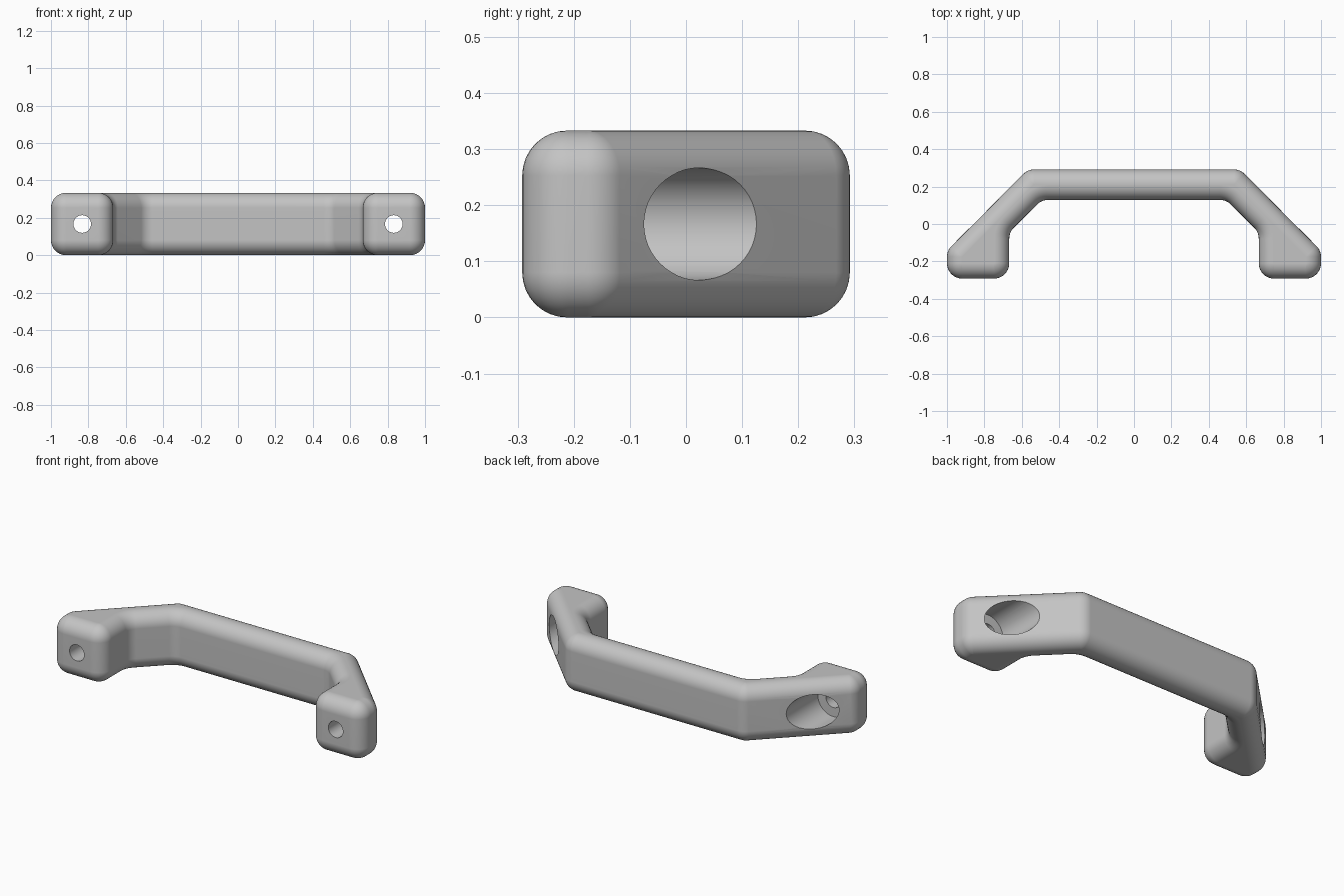
import bpy, bmesh, math
from mathutils import Vector

cube = bpy.data.objects.get("Cube")
if cube:
    bpy.data.objects.remove(cube, do_unlink=True)

HEIGHT = 0.333      # overall height
ROUND = 0.08        # edge rounding
FRONT = -0.292      # mounting face
FOOT = 0.833        # foot centre in x
STEPS = 8

# Plan outline: left half, outer edge then inner edge
outer = [(-1, FRONT), (-1, -0.142), (-0.567, 0.292)]
inner = [(-0.493, 0.129), (-0.667, -0.044), (-0.667, FRONT)]


def mirrored(points):
    return [(-x, y) for x, y in reversed(points)]


outline = [Vector(p) for p in outer + mirrored(outer) + mirrored(inner) + inner]


def inset_ring(d):
    """Outline inset by d, mounting faces kept in place, corners filleted."""
    n = len(outline)
    lines = []
    for i in range(n):
        a, b = outline[i], outline[(i + 1) % n]
        t = (b - a).normalized()
        on_front = a.y == FRONT and b.y == FRONT
        lines.append((a + Vector((t.y, -t.x)) * (0 if on_front else d), t))
    ring = []
    for i in range(n):
        (p, t), (q, u) = lines[i - 1], lines[i]
        turn = t.cross(u)
        corner = p + t * ((q - p).cross(u) / turn)
        if outline[i].y == FRONT:
            ring.append(corner)
            continue
        radius = ROUND + 0.002 + (d if turn > 0 else -d)
        angle = math.atan2(turn, t.dot(u))
        side = 1 if angle > 0 else -1
        start = corner - t * radius * math.tan(abs(angle) / 2)
        normal = Vector((-t.y, t.x)) * side
        for k in range(STEPS + 1):
            s = abs(angle) * k / STEPS
            ring.append(start + t * radius * math.sin(s)
                        + normal * radius * (1 - math.cos(s)))
    return ring


def make_object(name, bm):
    bmesh.ops.recalc_face_normals(bm, faces=bm.faces)
    mesh = bpy.data.meshes.new(name)
    bm.to_mesh(mesh)
    bm.free()
    obj = bpy.data.objects.new(name, mesh)
    bpy.context.collection.objects.link(obj)
    return obj


def loft(bm, rings):
    """Skin closed rings of equal length and cap both ends."""
    rows = [[bm.verts.new(p) for p in ring] for ring in rings]
    for low, high in zip(rows, rows[1:]):
        for i in range(len(low)):
            j = (i + 1) % len(low)
            bm.faces.new((low[i], low[j], high[j], high[i]))
    bm.faces.new(rows[0])
    bm.faces.new(rows[-1])


# Handle body: stacked outlines rounding in at the bottom and top
layers = []
for k in range(STEPS + 1):
    a = math.pi / 2 * k / STEPS
    layers.append((ROUND * (1 - math.sin(a)), ROUND * (1 - math.cos(a))))
layers += [(d, HEIGHT - z) for d, z in reversed(layers)]
bm = bmesh.new()
loft(bm, [[(p.x, p.y, z) for p in inset_ring(d)] for d, z in layers])
handle = make_object("handle", bm)

# Stepped cutter: wide tool recess and narrow screw hole in each foot
bm = bmesh.new()
for side in (-1, 1):
    steps = [(0.047, -0.4), (0.047, -0.165), (0.1, -0.165), (0.1, 0.5)]
    loft(bm, [[(side * FOOT + r * math.cos(a), y, HEIGHT / 2 + r * math.sin(a))
               for a in (math.tau * k / 48 for k in range(48))] for r, y in steps])
cutter = make_object("screw_hole_cutter", bm)
cutter.hide_render = True

bpy.context.view_layer.objects.active = handle
handle.select_set(True)
cut = handle.modifiers.new("screw_holes", "BOOLEAN")
cut.operation = "DIFFERENCE"
cut.solver = "EXACT"
cut.object = cutter
bpy.ops.object.modifier_apply(modifier=cut.name)
bpy.data.objects.remove(cutter, do_unlink=True)

# Grey finish
grey = bpy.data.materials.new("light_grey")
grey.use_nodes = True
colour = (0.55, 0.55, 0.55, 1)
grey.diffuse_color = colour
grey.node_tree.nodes["Principled BSDF"].inputs["Base Color"].default_value = colour
handle.data.materials.clear()
handle.data.materials.append(grey)

bpy.ops.object.shade_smooth_by_angle(angle=math.radians(30))
weighted = handle.modifiers.new("even_shading", "WEIGHTED_NORMAL")
weighted.keep_sharp = True
